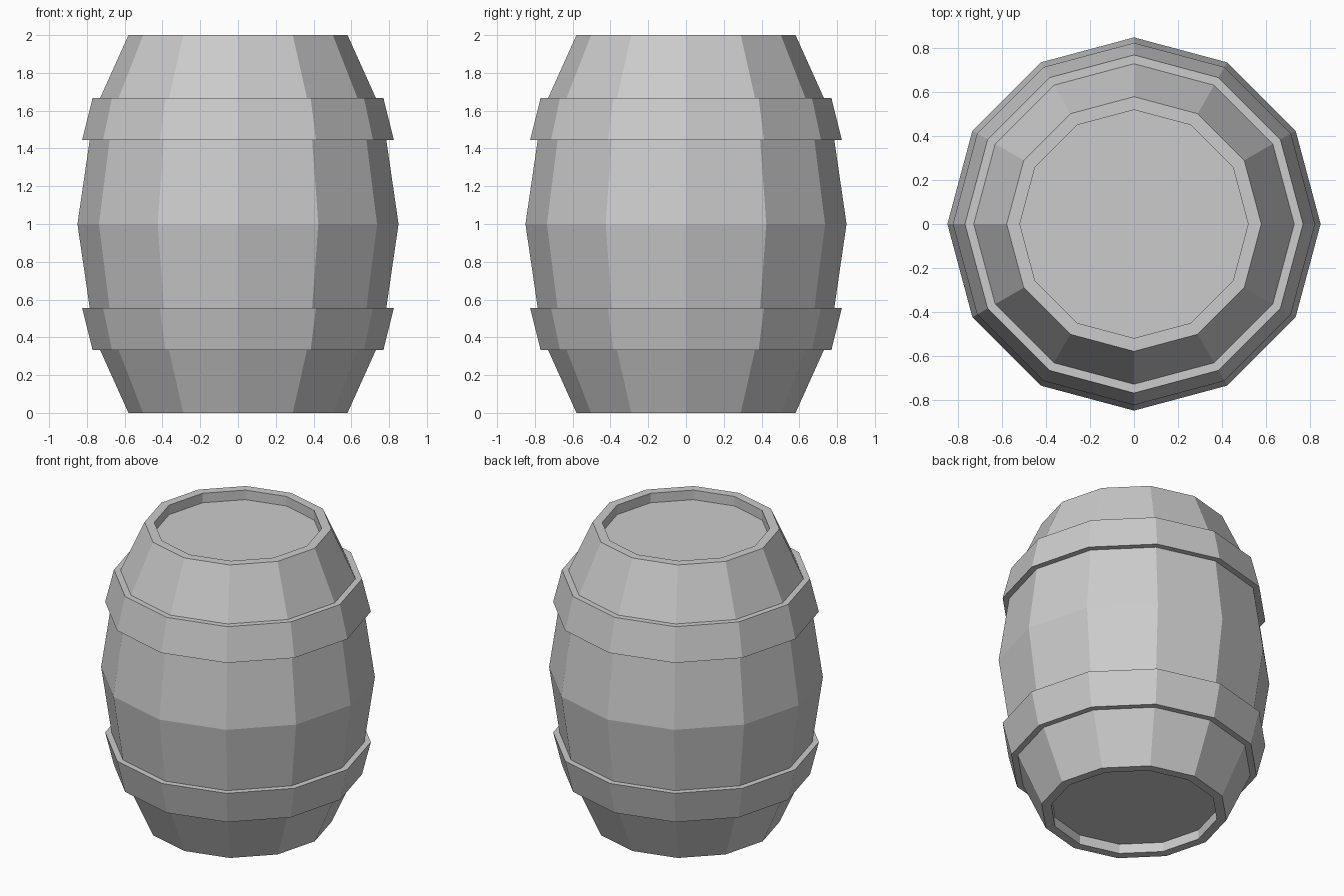
import bpy, bmesh, math

if "Cube" in bpy.data.objects:
    bpy.data.objects.remove(bpy.data.objects["Cube"])

SIDES = 12

def lathe(name, profile, closed):
    """Spin (radius, z) points round z; open profiles get capped ends."""
    bm = bmesh.new()
    rings = []
    for r, z in profile:
        rings.append([bm.verts.new((r * math.cos(2 * math.pi * i / SIDES),
                                    r * math.sin(2 * math.pi * i / SIDES), z))
                      for i in range(SIDES)])
    pairs = list(zip(rings, rings[1:]))
    if closed:
        pairs.append((rings[-1], rings[0]))
    for a, b in pairs:
        for i in range(SIDES):
            j = (i + 1) % SIDES
            bm.faces.new((a[i], a[j], b[j], b[i]))
    if not closed:
        bm.faces.new(rings[0])
        bm.faces.new(rings[-1])
    bmesh.ops.recalc_face_normals(bm, faces=bm.faces)
    mesh = bpy.data.meshes.new(name)
    bm.to_mesh(mesh)
    bm.free()
    obj = bpy.data.objects.new(name, mesh)
    bpy.context.collection.objects.link(obj)
    return obj

def flip(profile):
    return [(r, 2 - z) for r, z in reversed(profile)]

# Staved body with recessed lids at both ends
lower = [(0.52, 0.065), (0.52, 0), (0.58, 0), (0.73, 0.333), (0.785, 0.555)]
lathe("barrel_body", lower + [(0.85, 1.0)] + flip(lower), closed=False)

# Two hoops, mirrored about mid height
hoop = [(0.73, 0.333), (0.77, 0.333), (0.825, 0.555), (0.785, 0.555)]
lathe("lower_hoop", hoop, closed=True)
lathe("upper_hoop", flip(hoop), closed=True)
